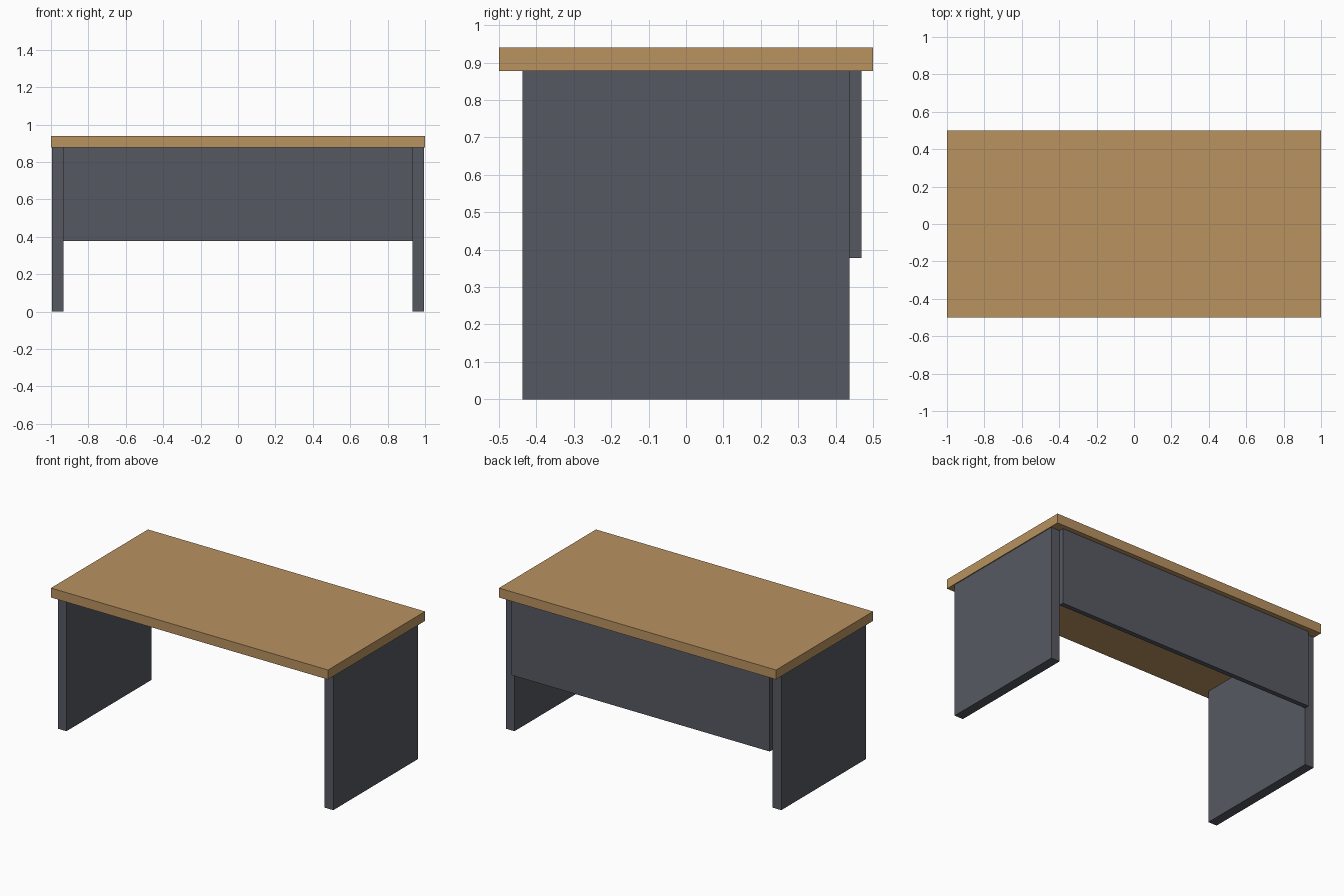
import bpy

if "Cube" in bpy.data.objects:
    bpy.data.objects.remove(bpy.data.objects["Cube"])


def material(name, srgb):
    mat = bpy.data.materials.new(name)
    linear = [((c / 255 + 0.055) / 1.055) ** 2.4 for c in srgb]
    mat.diffuse_color = (*linear, 1)
    mat.use_nodes = True
    mat.node_tree.nodes["Principled BSDF"].inputs["Base Color"].default_value = mat.diffuse_color
    return mat


def box(name, low, high, mat):
    """Box between two opposite corners."""
    bpy.ops.mesh.primitive_cube_add(size=1)
    obj = bpy.context.object
    obj.name = name
    obj.location = [(a + b) / 2 for a, b in zip(low, high)]
    obj.scale = [b - a for a, b in zip(low, high)]
    bpy.ops.object.transform_apply(location=True, rotation=False, scale=True)
    obj.data.materials.append(mat)
    return obj


wood = material("light wood", (184, 146, 96))
grey = material("dark grey", (86, 89, 97))

TOP, UNDERSIDE = 0.94, 0.878

# Wooden worktop
box("desktop", (-1, -0.5, UNDERSIDE), (1, 0.5, TOP), wood)

# Solid slab legs, mirrored left and right
for side, name in ((-1, "left_leg"), (1, "right_leg")):
    x0, x1 = sorted((side * 0.994, side * 0.932))
    box(name, (x0, -0.4375, 0), (x1, 0.4375, UNDERSIDE), grey)

# Modesty panel set behind the back edges of the legs
box("modesty_panel", (-0.932, 0.4375, 0.378), (0.932, 0.4685, UNDERSIDE), grey)
